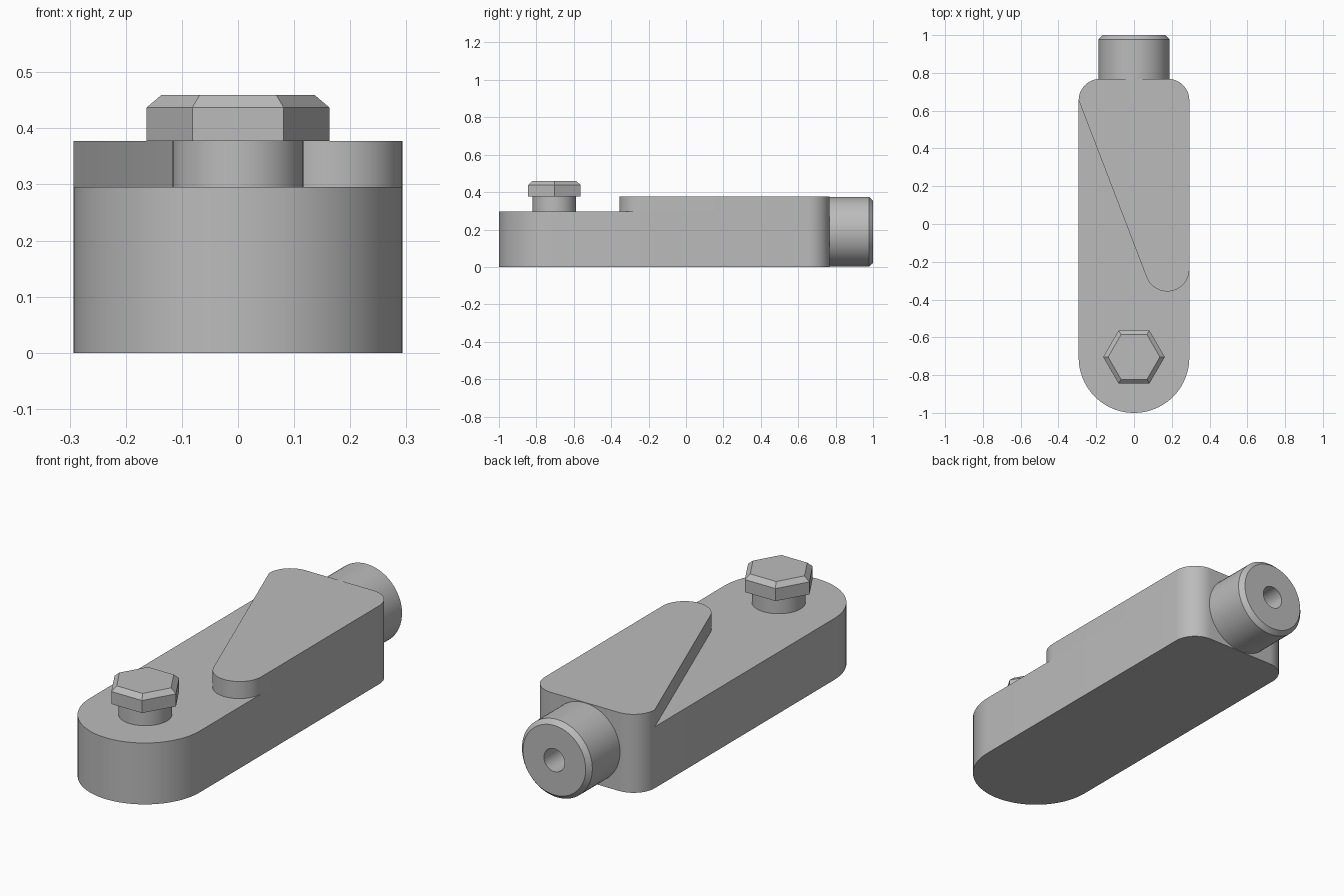
import bpy, bmesh, math
from mathutils import Matrix, Vector

cube = bpy.data.objects.get("Cube")
if cube:
    bpy.data.objects.remove(cube, do_unlink=True)

# Main dimensions
HALF_W = 0.293
BACK_Y = 0.768
CORNER = 0.113
NOSE_Y = -1 + HALF_W
BASE_TOP = 0.295
PAD_TOP = 0.377

grey = bpy.data.materials.new("plain grey")
grey.use_nodes = True
grey.diffuse_color = (0.5, 0.5, 0.5, 1)
grey.node_tree.nodes["Principled BSDF"].inputs["Base Color"].default_value = grey.diffuse_color


def finish(name, bm, angle=30):
    """Turn a bmesh into a shaded, coloured object."""
    bmesh.ops.remove_doubles(bm, verts=bm.verts, dist=1e-5)
    bmesh.ops.recalc_face_normals(bm, faces=bm.faces)
    mesh = bpy.data.meshes.new(name)
    bm.to_mesh(mesh)
    bm.free()
    mesh.materials.append(grey)
    obj = bpy.data.objects.new(name, mesh)
    bpy.context.collection.objects.link(obj)
    bpy.ops.object.select_all(action="DESELECT")
    obj.select_set(True)
    bpy.context.view_layer.objects.active = obj
    bpy.ops.object.shade_smooth_by_angle(angle=math.radians(angle))
    return obj


def arc(cx, cy, r, start, end, steps):
    angles = [math.radians(start + (end - start) * i / steps) for i in range(steps + 1)]
    return [(cx + r * math.cos(a), cy + r * math.sin(a)) for a in angles]


def extrude(name, outline, z0, z1):
    bm = bmesh.new()
    face = bm.faces.new([bm.verts.new((x, y, z0)) for x, y in outline])
    top = bmesh.ops.extrude_face_region(bm, geom=[face], use_keep_orig=True)["geom"]
    bmesh.ops.translate(bm, vec=(0, 0, z1 - z0),
                        verts=[v for v in top if isinstance(v, bmesh.types.BMVert)])
    return finish(name, bm)


def revolve(name, profile, sides, matrix):
    """Spin a (radius, height) profile around z, then place it."""
    bm = bmesh.new()
    rings = []
    for r, h in profile:
        if r == 0:
            rings.append([bm.verts.new((0, 0, h))] * sides)
        else:
            rings.append([bm.verts.new((x, y, h)) for x, y in arc(0, 0, r, 0, 360, sides)[:-1]])
    for a, b in zip(rings, rings[1:]):
        for i in range(sides):
            j = (i + 1) % sides
            corners = list(dict.fromkeys((a[i], a[j], b[j], b[i])))
            bm.faces.new(corners)
    bm.transform(matrix)
    return finish(name, bm, 25)


# Rounded rear corners shared by the base and the raised pad
rear = (arc(HALF_W - CORNER, BACK_Y - CORNER, CORNER, 0, 90, 12)
        + arc(CORNER - HALF_W, BACK_Y - CORNER, CORNER, 90, 180, 12))

# Base with a half-round nose
extrude("base_body", arc(0, NOSE_Y, HALF_W, 180, 360, 40) + rear, 0, BASE_TOP)

# Raised pad: slanted edge tangent to a rounded tip
tip_r = 0.117
tip = Vector((HALF_W - tip_r, -0.24))
to_corner = Vector((-HALF_W, BACK_Y - CORNER)) - tip
tangent = math.degrees(math.atan2(to_corner.y, to_corner.x)
                       + math.acos(tip_r / to_corner.length))
extrude("raised_pad", arc(tip.x, tip.y, tip_r, tangent, 360, 24) + rear, BASE_TOP, PAD_TOP)

# Bolt: round shank and chamfered hexagonal head
bolt_place = Matrix.Translation((0, -0.704, 0))
revolve("bolt_shank", [(0, BASE_TOP - 0.02), (0.117, BASE_TOP - 0.02),
                       (0.117, PAD_TOP), (0, PAD_TOP)], 48, bolt_place)
revolve("bolt_head", [(0, PAD_TOP), (0.163, PAD_TOP), (0.163, 0.437),
                      (0.137, 0.459), (0, 0.459)], 6, bolt_place)

# Rear boss with a chamfered rim and a bored hole, turned to face +y
boss_place = Matrix.Translation((0, 0, 0.188)) @ Matrix.Rotation(math.radians(-90), 4, "X")
revolve("rear_boss", [(0, 0.70), (0.187, 0.70), (0.187, 0.978), (0.167, 1),
                      (0.055, 1), (0.055, 0.78), (0, 0.78)], 64, boss_place)
